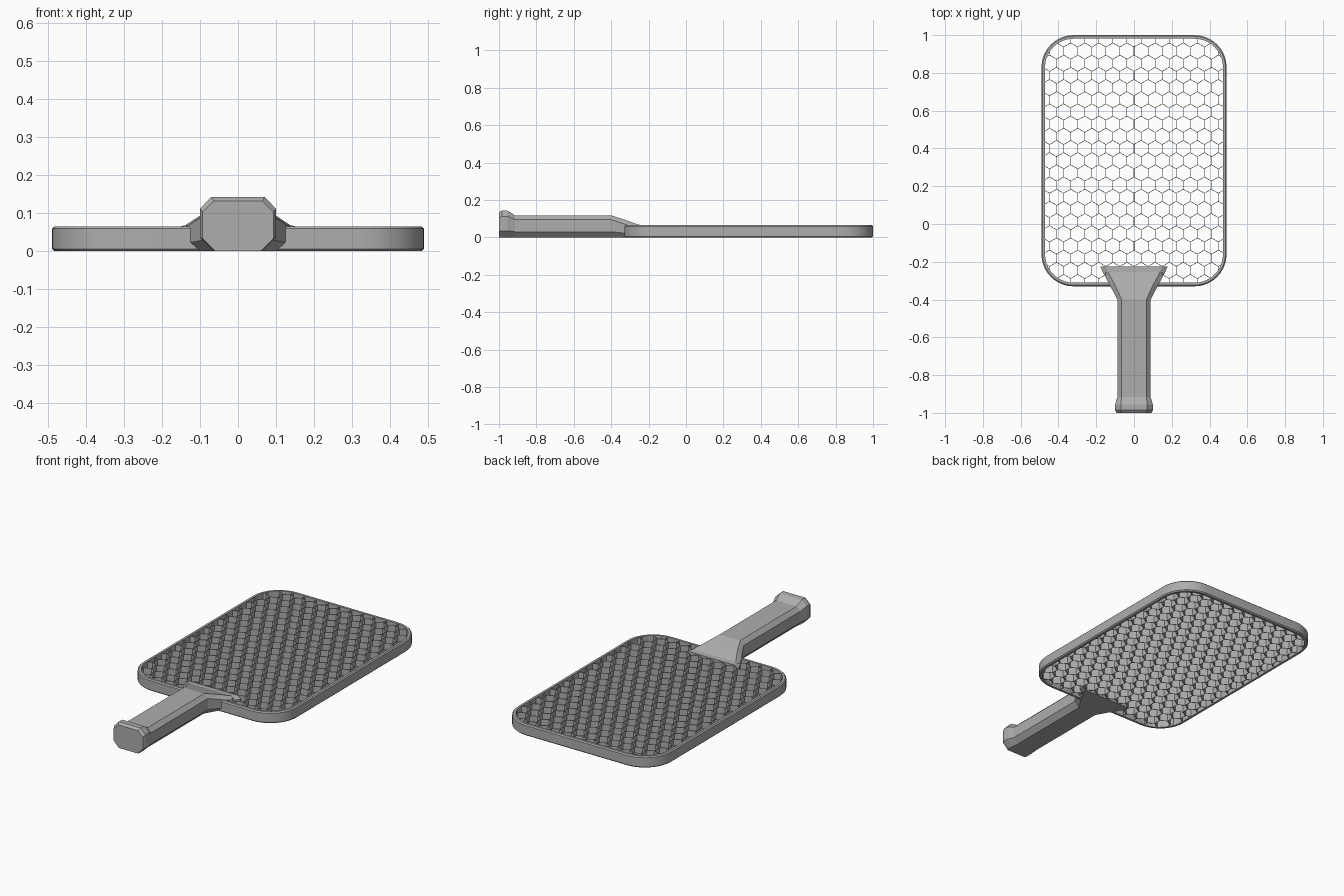
import bpy, bmesh
from math import sin, cos, pi, sqrt
from mathutils import Vector

cube = bpy.data.objects.get("Cube")
if cube:
    bpy.data.objects.remove(cube, do_unlink=True)

grey = bpy.data.materials.new("light grey")
grey.use_nodes = True
colour = (0.42, 0.42, 0.42, 1)
grey.diffuse_color = colour
grey.node_tree.nodes["Principled BSDF"].inputs["Base Color"].default_value = colour

HALF_X, Y_MIN, Y_MAX, RADIUS, HEIGHT = 0.49, -0.33, 1.0, 0.17, 0.065
RIM, BEVEL = 0.019, 0.006
CELL, WALL = 0.0745, 0.003


def finish(name, bm):
    bmesh.ops.recalc_face_normals(bm, faces=bm.faces)
    mesh = bpy.data.meshes.new(name)
    bm.to_mesh(mesh)
    bm.free()
    mesh.materials.append(grey)
    obj = bpy.data.objects.new(name, mesh)
    bpy.context.scene.collection.objects.link(obj)
    return obj


def loft(bm, rings, closed=False):
    loops = [[bm.verts.new(p) for p in ring] for ring in rings]
    pairs = list(zip(loops, loops[1:]))
    if closed:
        pairs.append((loops[-1], loops[0]))
    for a, b in pairs:
        for i in range(len(a)):
            j = (i + 1) % len(a)
            bm.faces.new((a[i], a[j], b[j], b[i]))
    if not closed:
        bm.faces.new(loops[0])
        bm.faces.new(loops[-1])


def outline(inset, z, steps=10):
    """Rounded rectangle, moved inwards by inset."""
    r = RADIUS - inset
    corners = [(1, Y_MAX - RADIUS), (-1, Y_MAX - RADIUS),
               (-1, Y_MIN + RADIUS), (1, Y_MIN + RADIUS)]
    pts = []
    for k, (side, cy) in enumerate(corners):
        for i in range(steps + 1):
            a = (k + i / steps) * pi / 2
            pts.append((side * (HALF_X - RADIUS) + r * cos(a), cy + r * sin(a), z))
    return pts


def inside(p, inset):
    mid = (Y_MIN + Y_MAX) / 2
    dx = max(abs(p.x) - (HALF_X - RADIUS), 0)
    dy = max(abs(p.y - mid) - ((Y_MAX - Y_MIN) / 2 - RADIUS), 0)
    return sqrt(dx * dx + dy * dy) < RADIUS - inset


# Rounded frame with softened outer edges
bm = bmesh.new()
profile = [(RIM, 0), (BEVEL, 0), (0, BEVEL), (0, HEIGHT - BEVEL),
           (BEVEL, HEIGHT), (RIM, HEIGHT)]
loft(bm, [outline(i, z) for i, z in profile], closed=True)
frame = finish("frame", bm)
bpy.context.view_layer.objects.active = frame
frame.select_set(True)
bpy.ops.object.shade_smooth_by_angle(angle=0.5)

# Honeycomb: three walls per cell, trimmed inside the frame
bm = bmesh.new()
circum = CELL / sqrt(3)
middle = (Y_MIN + Y_MAX) / 2
for row in range(-12, 13):
    for col in range(-9, 10):
        centre = Vector(((col + 0.5 * (row % 2)) * CELL, middle + row * 1.5 * circum, 0))
        corners = [centre + circum * Vector((cos(a), sin(a), 0))
                   for a in (pi / 6 + k * pi / 3 for k in range(4))]
        for a, b in zip(corners, corners[1:]):
            if not inside(a, RIM / 2):
                a, b = b, a
            if not inside(a, RIM / 2):
                continue
            while not inside(b, RIM / 2):
                b = b + (a - b) * 0.1
            if (b - a).length < WALL:
                continue
            n = (b - a).normalized().cross(Vector((0, 0, 1))) * WALL / 2
            loft(bm, [[p + Vector((0, 0, z)) for p in (a + n, b + n, b - n, a - n)]
                      for z in (0.003, HEIGHT - 0.003)])
finish("honeycomb", bm)

# Handle: eight-sided sections from the butt to the flared neck
# y, half width, top half width, shoulder z, top z, bottom half width, lower z
sections = [
    (-1.00, 0.093, 0.064, 0.103, 0.132, 0.060, 0.034),
    (-0.985, 0.10, 0.070, 0.112, 0.143, 0.065, 0.035),
    (-0.955, 0.10, 0.070, 0.112, 0.143, 0.065, 0.035),
    (-0.915, 0.088, 0.065, 0.095, 0.118, 0.060, 0.030),
    (-0.40, 0.088, 0.065, 0.095, 0.118, 0.060, 0.030),
    (-0.32, 0.130, 0.102, 0.068, 0.092, 0.105, 0.022),
    (-0.255, 0.165, 0.138, 0.052, 0.068, 0.145, 0.016),
    (-0.225, 0.178, 0.150, 0.050, 0.066, 0.155, 0.015),
]
bm = bmesh.new()
loft(bm, [[(w, y, low), (w, y, high), (t, y, top), (-t, y, top),
           (-w, y, high), (-w, y, low), (-b, y, 0), (b, y, 0)]
          for y, w, t, high, top, b, low in sections])
finish("handle", bm)
